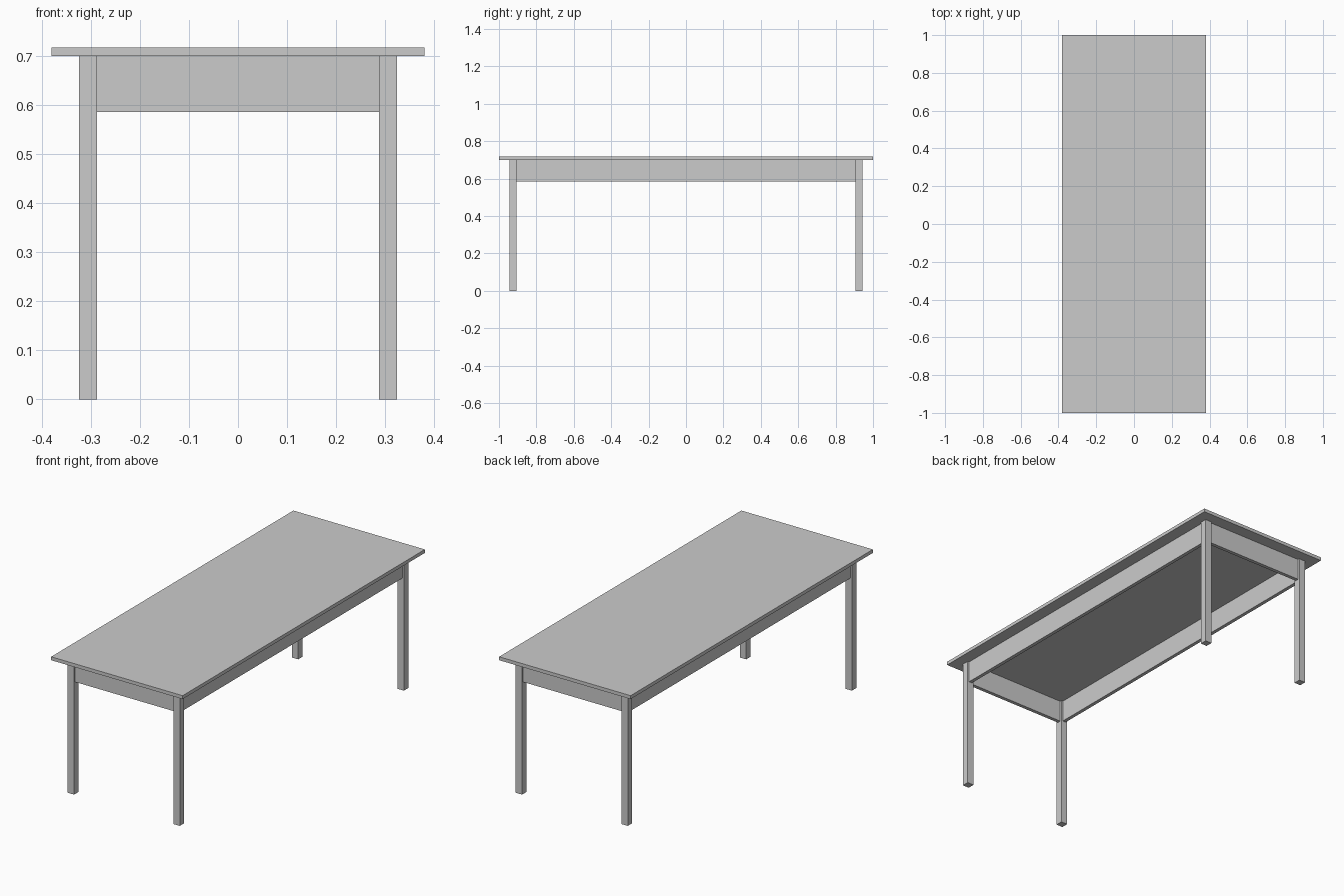
import bpy

if "Cube" in bpy.data.objects:
    bpy.data.objects.remove(bpy.data.objects["Cube"])

HALF_X, HALF_Y = 0.38, 1.0        # tabletop half size
TOP_Z, UNDER_Z = 0.717, 0.699     # tabletop surface and underside
APRON_Z = 0.585                   # lower edge of aprons
LEG = 0.037                       # square leg width
LEG_X, LEG_Y = 0.3055, 0.925      # leg centres
APRON_T = 0.019                   # apron board thickness


def box(name, centre, size):
    bpy.ops.mesh.primitive_cube_add(size=1, location=centre)
    ob = bpy.context.object
    ob.name = name
    ob.scale = size
    bpy.ops.object.transform_apply(location=False, rotation=False, scale=True)
    return ob


# Tabletop
box("tabletop", (0, 0, (TOP_Z + UNDER_Z) / 2),
    (2 * HALF_X, 2 * HALF_Y, TOP_Z - UNDER_Z))

# Four square legs
for sy, end in ((-1, "front"), (1, "back")):
    for sx, side in ((-1, "left"), (1, "right")):
        box(f"{end}_{side}_leg", (sx * LEG_X, sy * LEG_Y, UNDER_Z / 2),
            (LEG, LEG, UNDER_Z))

# Apron boards set between the legs
apron_h = UNDER_Z - APRON_Z
apron_mid = (UNDER_Z + APRON_Z) / 2
for s, end, side in ((-1, "front", "left"), (1, "back", "right")):
    box(f"{end}_apron", (0, s * LEG_Y, apron_mid),
        (2 * LEG_X - LEG, APRON_T, apron_h))
    box(f"{side}_apron", (s * LEG_X, 0, apron_mid),
        (APRON_T, 2 * LEG_Y - LEG, apron_h))
